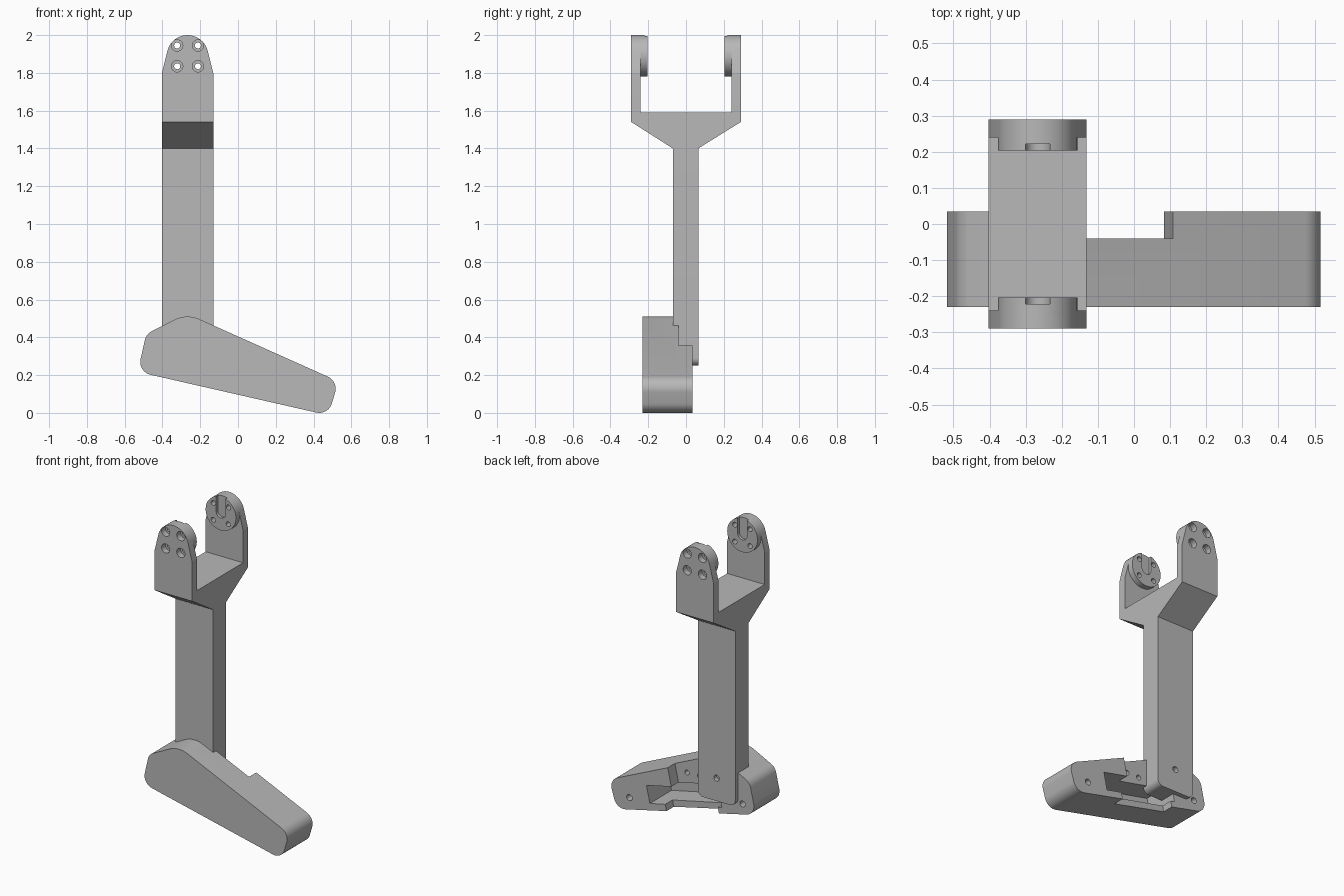
import bpy, bmesh, math
from mathutils import Vector
from mathutils.geometry import convex_hull_2d

if "Cube" in bpy.data.objects:
    bpy.data.objects.remove(bpy.data.objects["Cube"])

grey = bpy.data.materials.new("plain_grey")
grey.use_nodes = True
grey.diffuse_color = (0.48, 0.48, 0.48, 1)
grey.node_tree.nodes["Principled BSDF"].inputs["Base Color"].default_value = grey.diffuse_color


def prism(name, outline, start, end, axis="y"):
    """Extrude a closed outline, (x, z) along y or (y, z) along x."""
    bm = bmesh.new()
    place = (lambda p, t: (p[0], t, p[1])) if axis == "y" else (lambda p, t: (t, p[0], p[1]))
    face = bm.faces.new([bm.verts.new(place(p, start)) for p in outline])
    new = bmesh.ops.extrude_face_region(bm, geom=[face])["geom"]
    shift = Vector(place((0, 0), end - start))
    bmesh.ops.translate(bm, vec=shift, verts=[g for g in new if isinstance(g, bmesh.types.BMVert)])
    bmesh.ops.recalc_face_normals(bm, faces=bm.faces)
    mesh = bpy.data.meshes.new(name)
    bm.to_mesh(mesh)
    bm.free()
    mesh.materials.append(grey)
    obj = bpy.data.objects.new(name, mesh)
    bpy.context.collection.objects.link(obj)
    return obj


def circle(x, z, r, n=48):
    return [(x + r * math.cos(2 * math.pi * i / n), z + r * math.sin(2 * math.pi * i / n))
            for i in range(n)]


def hull(circles):
    """Outline wrapped tightly around several circles."""
    pts = [Vector(p) for c in circles for p in circle(*c)]
    return [pts[i] for i in convex_hull_2d(pts)]


def rect(x0, z0, x1, z1):
    return [(x0, z0), (x1, z0), (x1, z1), (x0, z1)]


def combine(obj, other, operation="DIFFERENCE"):
    """Apply one boolean and discard the helper."""
    other.hide_render = True
    mod = obj.modifiers.new("shape", "BOOLEAN")
    mod.operation, mod.solver, mod.object = operation, "EXACT", other
    bpy.context.view_layer.objects.active = obj
    bpy.ops.object.modifier_apply(modifier=mod.name)
    bpy.data.objects.remove(other)


def smooth(obj):
    bpy.ops.object.select_all(action="DESELECT")
    obj.select_set(True)
    bpy.context.view_layer.objects.active = obj
    bpy.ops.object.shade_smooth_by_angle(angle=math.radians(25))


MID, HALF = -0.267, 0.136      # leg centre and half width
AXLE, DISC = 1.89, 0.11        # pivot height and radius

# Leg with forked top
half_profile = [(0.065, 0.25), (0.065, 1.4), (0.29, 1.54), (0.29, 2.0), (0.24, 2.0), (0.24, 1.59)]
fork = half_profile + [(-y if y != 0.065 else -0.07, z) for y, z in reversed(half_profile)]
leg = prism("forked_leg", fork, MID - HALF, MID + HALF, "x")
corners = [(MID + s * (HALF - 0.04), 0.29, 0.04) for s in (-1, 1)]
shoulders = [(MID + s * (HALF - 0.001), 1.8, 0.001) for s in (-1, 1)]
combine(leg, prism("outline", hull(corners + shoulders + [(MID, AXLE, DISC)]), -0.5, 0.5), "INTERSECT")

# Pivot discs, their slots and screw holes
for s in (-1, 1):
    combine(leg, prism("disc", circle(MID, AXLE, DISC), s * 0.203, s * 0.26), "UNION")
    slot = hull([(MID, 1.895, 0.034), (MID, 2.1, 0.034)])
    combine(leg, prism("slot", slot, s * 0.19, s * 0.221))
    for dx in (-0.055, 0.055):
        for dz in (-0.055, 0.055):
            x, z = MID + dx, AXLE + dz
            combine(leg, prism("bore", circle(x, z, 0.016, 24), s * 0.18, s * 0.32))
            combine(leg, prism("counterbore", circle(x, z, 0.03, 24), s * 0.25, s * 0.32))
combine(leg, prism("bore", circle(MID, 0.4, 0.02, 24), 0.0, 0.1))
smooth(leg)

# Foot shell
foot = prism("foot", hull([(-0.4475, 0.27, 0.07), (-0.425, 0.37, 0.07), (MID, 0.36, 0.15),
                           (0.447, 0.128, 0.07), (0.43, 0.07, 0.07)]), -0.23, 0.035)
SLOPE = math.radians(12.2)


def sole(along, height):
    """Point measured along and above the sloping sole."""
    c, s = math.cos(SLOPE), math.sin(SLOPE)
    return (along * c + height * s, 0.098 - along * s + height * c)


def sole_rect(a0, h0, a1, h1):
    return [sole(a, h) for a, h in rect(a0, h0, a1, h1)]


# Open back band, then the deep pocket, leg socket and screw holes
combine(foot, prism("band", sole_rect(-0.27, -0.1, 0.051, 0.6), -0.04, 0.2))
combine(foot, prism("lower_band", sole_rect(-0.27, -0.1, 0.12, 0.06), -0.04, 0.2))
combine(foot, prism("pocket", sole_rect(-0.3, 0.04, 0.235, 0.155), -0.19, 0.2))
for a in (-0.46, 0.38):
    combine(foot, prism("bore", circle(*sole(a, 0.07), 0.02, 24), -0.1, 0.1))
for x in (-0.07, 0.02):
    combine(foot, prism("bore", circle(x, 0.32, 0.016, 24), -0.12, 0.0))
smooth(foot)
